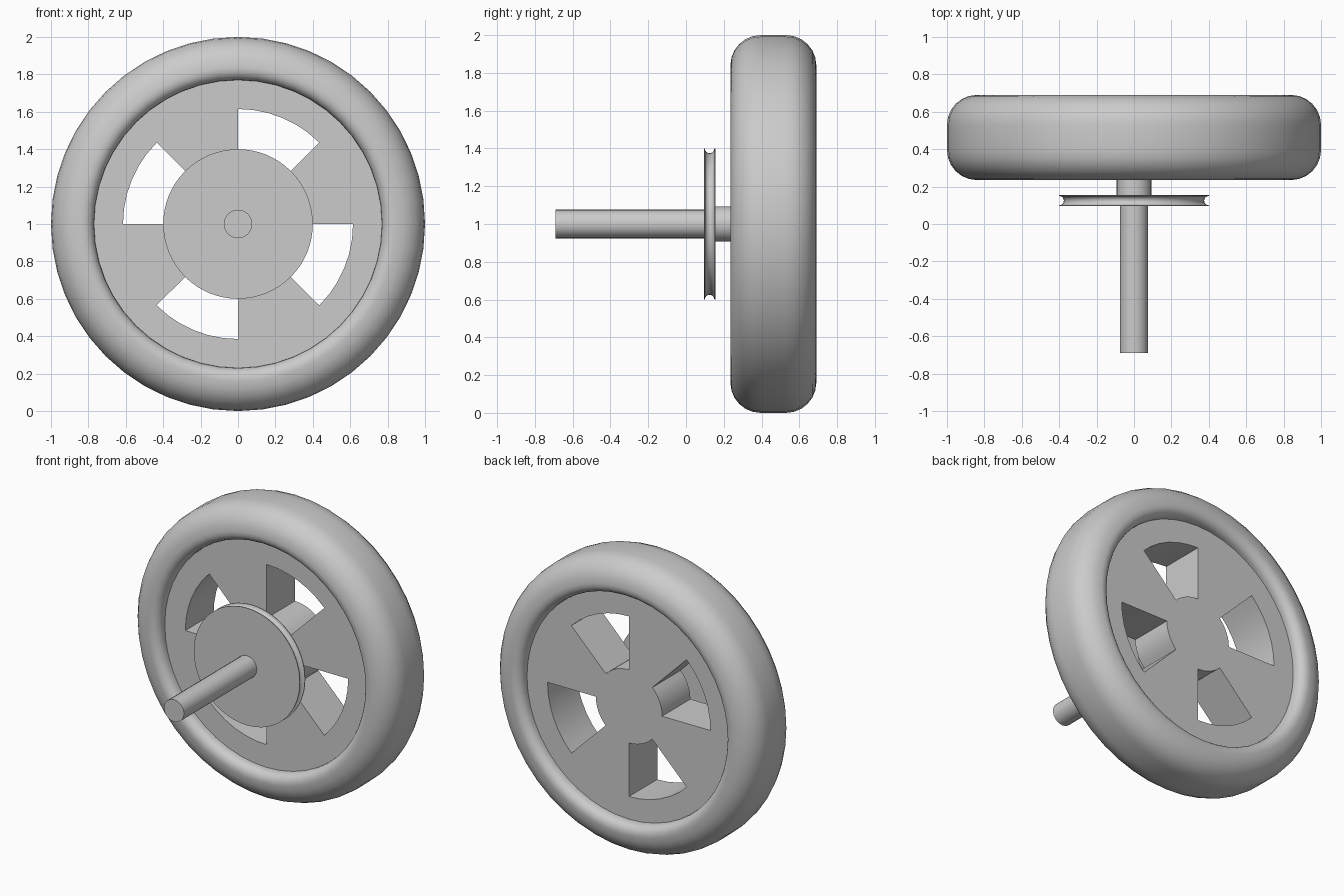
import bpy, bmesh
from math import sin, cos, pi, radians
from mathutils import Vector

cube = bpy.data.objects.get("Cube")
if cube:
    bpy.data.objects.remove(cube)

grey = bpy.data.materials.new("plain grey")
grey.use_nodes = True
colour = (0.6, 0.6, 0.6, 1)
grey.diffuse_color = colour
grey.node_tree.nodes["Principled BSDF"].inputs["Base Color"].default_value = colour


def polar(r, a, y):
    return Vector((r * sin(a), y, 1 + r * cos(a)))


def finish(name, bm, smooth_angle):
    bmesh.ops.recalc_face_normals(bm, faces=bm.faces)
    mesh = bpy.data.meshes.new(name)
    bm.to_mesh(mesh)
    bm.free()
    mesh.materials.append(grey)
    obj = bpy.data.objects.new(name, mesh)
    bpy.context.collection.objects.link(obj)
    bpy.ops.object.select_all(action='DESELECT')
    obj.select_set(True)
    bpy.context.view_layer.objects.active = obj
    bpy.ops.object.shade_smooth_by_angle(angle=radians(smooth_angle))
    return obj


def lathe(name, profile, sides, closed=False, smooth_angle=30):
    """Turn (radius, y) points about the axle; open profiles get end caps."""
    bm = bmesh.new()
    rings = [[bm.verts.new(polar(r, 2 * pi * i / sides, y)) for i in range(sides)]
             for r, y in profile]
    pairs = list(zip(rings, rings[1:]))
    if closed:
        pairs.append((rings[-1], rings[0]))
    else:
        bm.faces.new(rings[0])
        bm.faces.new(rings[-1])
    for a, b in pairs:
        for i in range(sides):
            j = (i + 1) % sides
            bm.faces.new((a[i], a[j], b[j], b[i]))
    return finish(name, bm, smooth_angle)


def arc(r, y, size, start, steps=6):
    """Quarter turn of profile points about (r, y)."""
    angles = [radians(start + 90 * i / steps) for i in range(steps + 1)]
    return [(r + size * cos(a), y + size * sin(a)) for a in angles]


# Tyre: ring with big outer and small inner roundings
front, back = 0.235, 0.69
big, small, bore = 0.16, 0.06, 0.77
lathe("tyre",
      arc(1 - big, back - big, big, 0) + arc(bore + small, back - small, small, 90)
      + arc(bore + small, front + small, small, 180) + arc(1 - big, front + big, big, 270),
      48, closed=True)

# Wheel disc: polar cells, leaving out four windows, then thickened
STEPS = 48
radii = (0.25, 0.615, 0.775)
disc_front, disc_back = 0.31, 0.615
bm = bmesh.new()
rings = [[bm.verts.new(polar(r, 2 * pi * i / STEPS, disc_front)) for i in range(STEPS)]
         for r in radii]
bm.faces.new(rings[0])
quarter = STEPS // 4
for k in range(2):
    for i in range(STEPS):
        if k == 0 and i % quarter < quarter // 2:
            continue
        j = (i + 1) % STEPS
        bm.faces.new((rings[k][i], rings[k][j], rings[k + 1][j], rings[k + 1][i]))
extruded = bmesh.ops.extrude_face_region(bm, geom=bm.faces[:], use_keep_orig=True)
verts = [v for v in extruded["geom"] if isinstance(v, bmesh.types.BMVert)]
bmesh.ops.translate(bm, verts=verts, vec=(0, disc_back - disc_front, 0))
finish("wheel_disc", bm, 30)

# Pulley: thin plate with a rounded groove round its edge
p_front, p_back, p_radius = 0.095, 0.155, 0.4
mid, half = (p_front + p_back) / 2, 0.025
groove = [(p_radius - half * sin(pi * i / 8), mid - half * cos(pi * i / 8)) for i in range(9)]
lathe("pulley", [(p_radius, p_front)] + groove + [(p_radius, p_back)], 64)

# Axle and the spacer between pulley and disc
lathe("axle", [(0.076, -0.69), (0.076, p_front + 0.01)], 16)
lathe("spacer", [(0.093, p_back - 0.01), (0.093, disc_front + 0.01)], 24)
